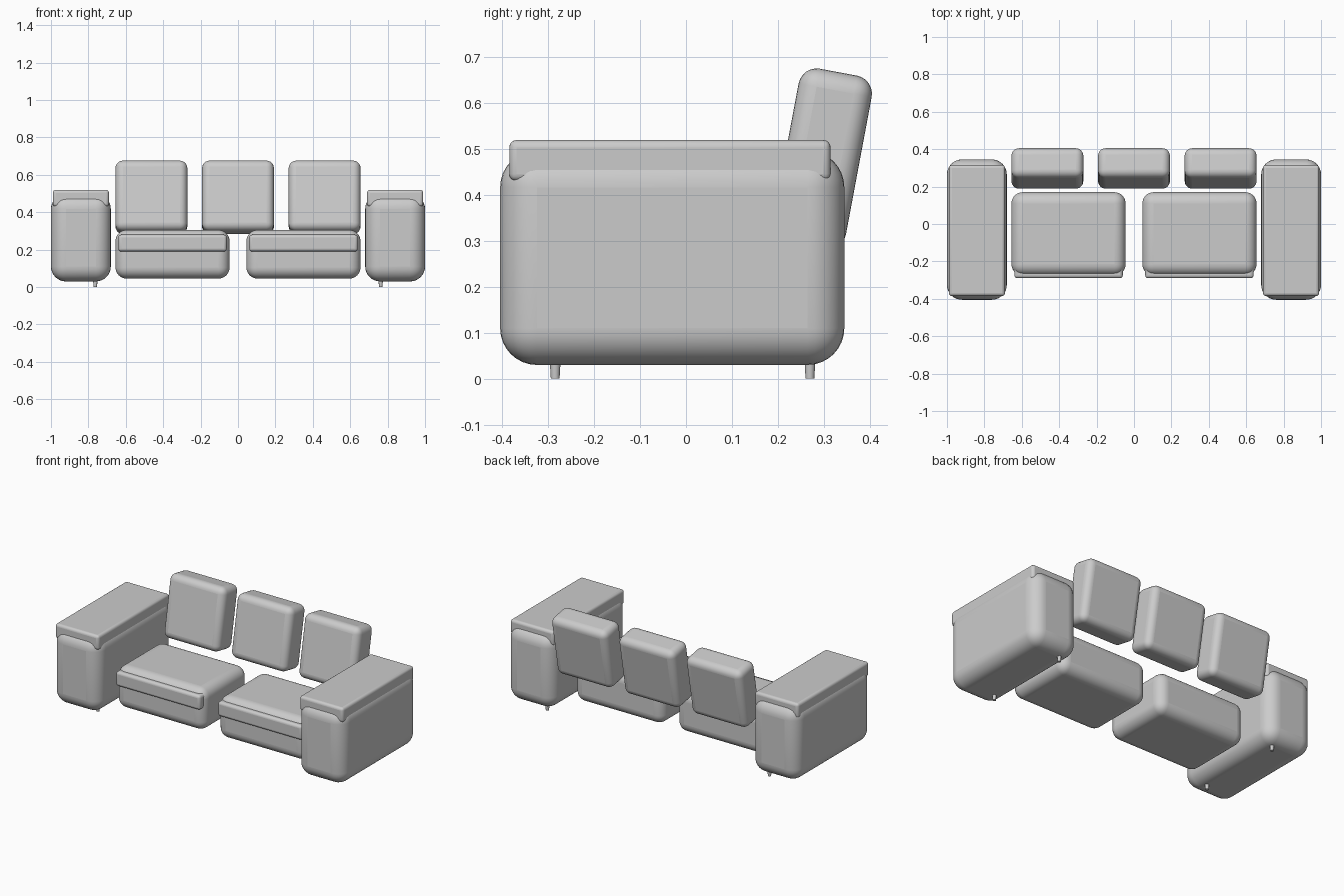
import bpy
import bmesh
from mathutils import Matrix, Vector

if "Cube" in bpy.data.objects:
    bpy.data.objects.remove(bpy.data.objects["Cube"])


def padded_block(name, lo, hi, radius, segments=6, tilt=0.0):
    """Rounded box between two corners, optionally tilted about x."""
    lo, hi = Vector(lo), Vector(hi)
    bm = bmesh.new()
    bmesh.ops.create_cube(bm, size=1, matrix=Matrix.Diagonal((*(hi - lo), 1)))
    mesh = bpy.data.meshes.new(name)
    bm.to_mesh(mesh)
    bm.free()
    ob = bpy.data.objects.new(name, mesh)
    bpy.context.collection.objects.link(ob)
    ob.location = (lo + hi) / 2
    ob.rotation_euler.x = tilt
    bevel = ob.modifiers.new("rounding", 'BEVEL')
    bevel.width = radius
    bevel.segments = segments
    smooth(ob)
    return ob


def smooth(ob):
    bpy.ops.object.select_all(action='DESELECT')
    ob.select_set(True)
    bpy.context.view_layer.objects.active = ob
    bpy.ops.object.shade_smooth_by_angle()


def span(side, inner, outer):
    return sorted((side * inner, side * outer))


for side, label in ((-1, "left"), (1, "right")):
    # Arm body with a flat pad on top
    a, b = span(side, 0.68, 1.0)
    padded_block(label + "_arm", (a, -0.405, 0.03), (b, 0.345, 0.497), 0.08, 8)
    a, b = span(side, 0.69, 0.99)
    padded_block(label + "_arm_pad", (a, -0.385, 0.43), (b, 0.315, 0.52), 0.016, 4)

    # Seat block with a front lip cushion
    a, b = span(side, 0.045, 0.655)
    padded_block(label + "_seat", (a, -0.275, 0.045), (b, 0.17, 0.305), 0.06, 8)
    a, b = span(side, 0.06, 0.64)
    padded_block(label + "_seat_lip", (a, -0.29, 0.19), (b, 0.15, 0.28), 0.016, 4)

    # Small tapered legs under the arm
    for y, place in ((-0.285, "front"), (0.27, "back")):
        bpy.ops.mesh.primitive_cone_add(vertices=16, radius1=0.0095, radius2=0.0125,
                                        depth=0.05, location=(side * 0.763, y, 0.025))
        leg = bpy.context.object
        leg.name = f"{label}_{place}_leg"
        smooth(leg)

# Three leaning back cushions
for i, x in enumerate((-0.463, 0.0, 0.463)):
    padded_block(f"back_cushion_{i + 1}", (x - 0.192, 0.216, 0.288),
                 (x + 0.192, 0.378, 0.671), 0.04, 6, tilt=-0.185)
